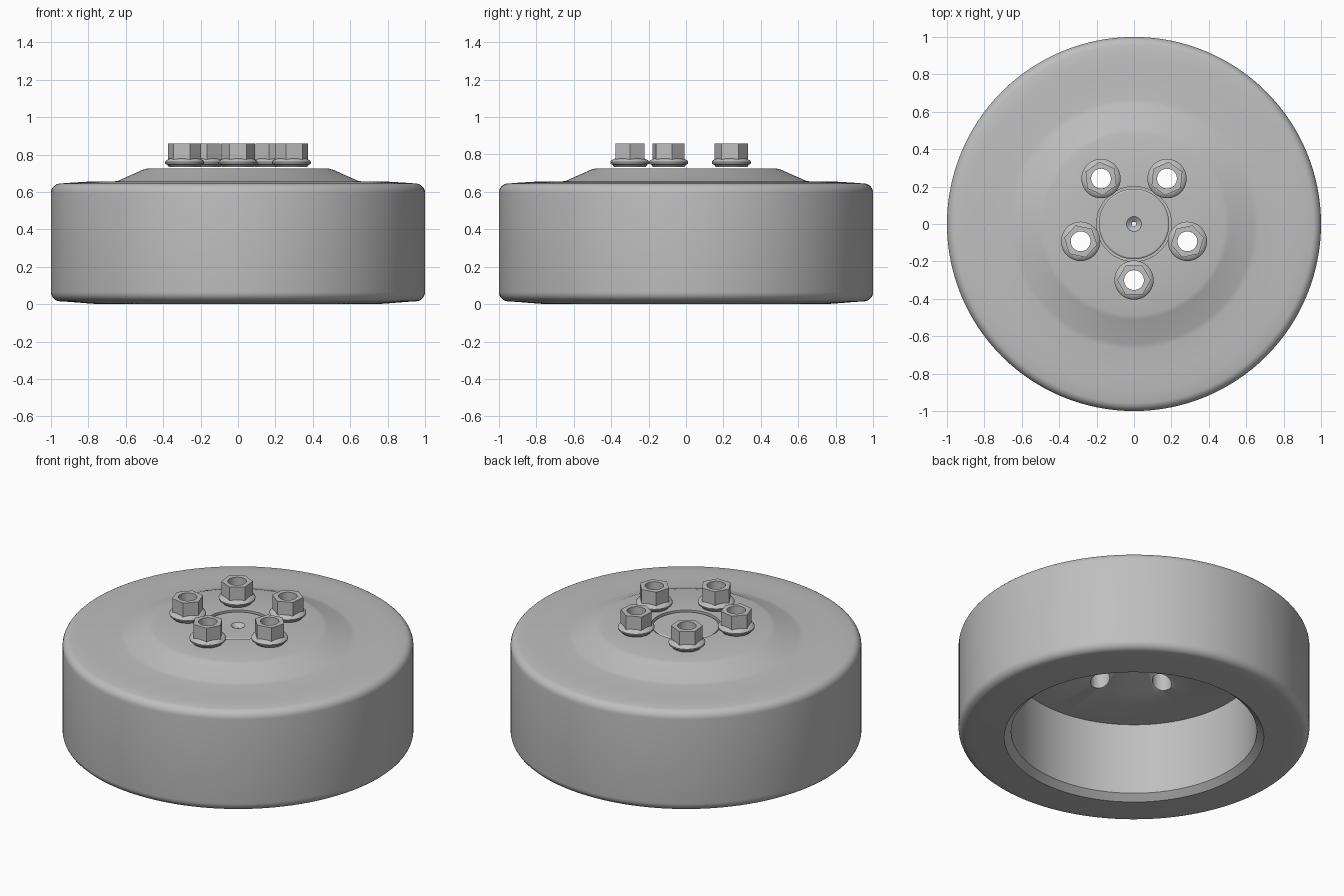
import bpy
import bmesh
import math
from mathutils import Matrix, Vector

if "Cube" in bpy.data.objects:
    bpy.data.objects.remove(bpy.data.objects["Cube"])

grey = bpy.data.materials.new("plain grey")
grey.diffuse_color = (0.52, 0.52, 0.52, 1)
grey.use_nodes = True
grey.node_tree.nodes["Principled BSDF"].inputs["Base Color"].default_value = grey.diffuse_color


def make_object(name, bm):
    bmesh.ops.remove_doubles(bm, verts=bm.verts, dist=1e-5)
    bmesh.ops.recalc_face_normals(bm, faces=bm.faces)
    mesh = bpy.data.meshes.new(name)
    bm.to_mesh(mesh)
    bm.free()
    mesh.materials.append(grey)
    obj = bpy.data.objects.new(name, mesh)
    bpy.context.collection.objects.link(obj)
    return obj


def activate(obj):
    bpy.ops.object.select_all(action='DESELECT')
    obj.select_set(True)
    bpy.context.view_layer.objects.active = obj


def smooth(obj):
    activate(obj)
    bpy.ops.object.shade_smooth_by_angle(angle=math.radians(32))


def lathe(name, profile, steps):
    """Revolve a closed (radius, height) outline around the z axis."""
    bm = bmesh.new()
    verts = [bm.verts.new((r, 0, z)) for r, z in profile]
    edges = [bm.edges.new((verts[i], verts[(i + 1) % len(verts)]))
             for i in range(len(verts))]
    bmesh.ops.spin(bm, geom=verts + edges, cent=(0, 0, 0), axis=(0, 0, 1),
                   angle=2 * math.pi, steps=steps)
    return make_object(name, bm)


def fillet(cx, cz, radius, start, end, n=6):
    angles = [math.radians(start + (end - start) * i / n) for i in range(n + 1)]
    return [(cx + radius * math.cos(a), cz + radius * math.sin(a)) for a in angles]


# Wheel body: rounded tread, dished face, hub groove, hollow underside
outline = [(0.74, 0.0), (0.80, 0.004), (0.90, 0.012)]
outline += fillet(0.95, 0.065, 0.05, -80, 0)
outline += fillet(0.95, 0.595, 0.05, 0, 80)
outline += [(0.90, 0.649), (0.80, 0.655), (0.67, 0.655), (0.64, 0.66),
            (0.51, 0.718), (0.485, 0.725), (0.20, 0.725), (0.20, 0.695),
            (0.188, 0.695), (0.188, 0.717), (0.18, 0.722), (0.04, 0.722),
            (0.012, 0.70), (0.012, 0.555), (0.20, 0.555), (0.35, 0.485),
            (0.70, 0.485), (0.70, 0.035)]
wheel = lathe("wheel_body", outline, 128)

# Bolt positions, five around the hub
bolts = [Matrix.Rotation(math.radians(-90 + 72 * i), 4, 'Z')
         @ Matrix.Translation((0.30, 0, 0)) for i in range(5)]

# Bolt holes through the face
bm = bmesh.new()
for place in bolts:
    bmesh.ops.create_cone(bm, cap_ends=True, segments=32, radius1=0.055,
                          radius2=0.055, depth=0.6,
                          matrix=place @ Matrix.Translation((0, 0, 0.65)))
cutter = make_object("hole_cutter", bm)
cutter.hide_render = True
mod = wheel.modifiers.new("bolt_holes", 'BOOLEAN')
mod.object = cutter
mod.operation = 'DIFFERENCE'
mod.solver = 'EXACT'
activate(wheel)
bpy.ops.object.modifier_apply(modifier=mod.name)
bpy.data.objects.remove(cutter)
smooth(wheel)


def hex_sleeve(name):
    """Six-sided sleeve with a round bore."""
    bm = bmesh.new()
    n = 48
    loops = []
    for z in (0.77, 0.86):
        outer, inner = [], []
        for i in range(n):
            a = 2 * math.pi * i / n
            # distance to the hexagon edge in this direction, corners on local y
            off = (a % (math.pi / 3)) - math.pi / 6
            r = 0.078 * 1.0 / math.cos(off + 0.0)
            d = Vector((math.cos(a + math.pi / 2), math.sin(a + math.pi / 2), 0))
            outer.append(bm.verts.new(d * r + Vector((0, 0, z))))
            inner.append(bm.verts.new(d * 0.053 + Vector((0, 0, z))))
        loops.append((outer, inner))
    (o0, i0), (o1, i1) = loops
    for a, b in ((o0, o1), (o1, i1), (i1, i0), (i0, o0)):
        for k in range(n):
            j = (k + 1) % n
            bm.faces.new((a[k], a[j], b[j], b[k]))
    return make_object(name, bm)


# Lug nuts: hexagonal sleeve over a flanged collar
for i, place in enumerate(bolts):
    sleeve = hex_sleeve(f"nut_hex_{i + 1}")
    collar = lathe(f"nut_flange_{i + 1}",
                   [(0.053, 0.733), (0.085, 0.733), (0.092, 0.745), (0.103, 0.750),
                    (0.105, 0.760), (0.100, 0.768), (0.080, 0.778), (0.053, 0.778)], 40)
    for part in (sleeve, collar):
        part.data.transform(place)
        smooth(part)
